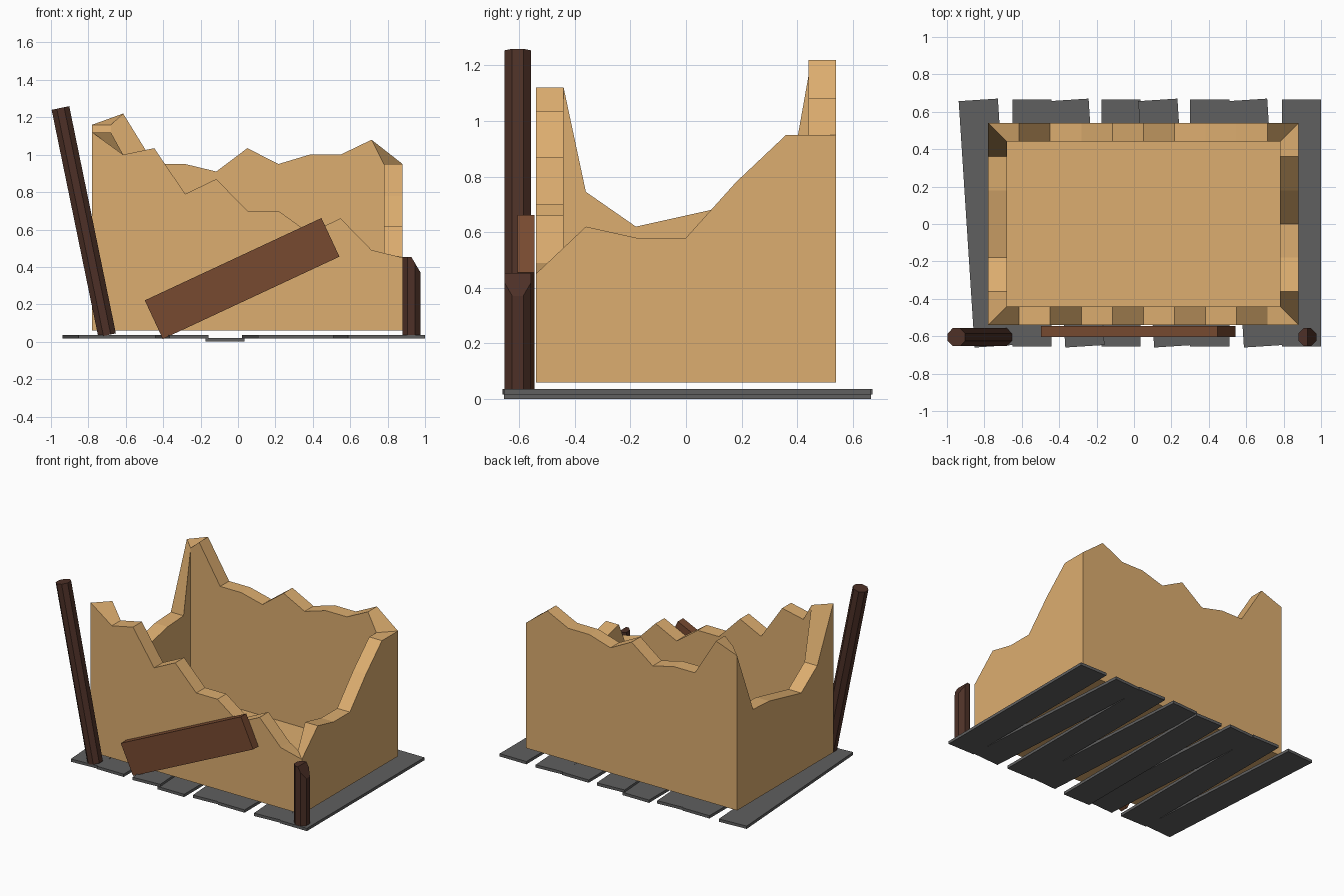
import bpy, bmesh, math
from mathutils import Matrix, Vector

old = bpy.data.objects.get("Cube")
if old:
    bpy.data.objects.remove(old, do_unlink=True)


def material(name, rgb):
    m = bpy.data.materials.new(name)
    m.use_nodes = True
    m.diffuse_color = (*rgb, 1)
    m.node_tree.nodes["Principled BSDF"].inputs["Base Color"].default_value = (*rgb, 1)
    return m


SAND = material("sandstone", (0.72, 0.42, 0.16))
SLATE = material("dark_grey_plank", (0.115, 0.115, 0.115))
BOARD = material("brown_wood", (0.185, 0.068, 0.03))
POST = material("dark_wood", (0.074, 0.03, 0.02))


def finish(name, bm, mat, matrix=Matrix()):
    bmesh.ops.recalc_face_normals(bm, faces=bm.faces)
    me = bpy.data.meshes.new(name)
    bm.to_mesh(me)
    bm.free()
    me.materials.append(mat)
    ob = bpy.data.objects.new(name, me)
    ob.matrix_world = matrix
    bpy.context.collection.objects.link(ob)
    return ob


def box(name, size, centre, axis, degrees, mat):
    bm = bmesh.new()
    bmesh.ops.create_cube(bm, size=1, matrix=Matrix.Diagonal((*size, 1)))
    turn = Matrix.Rotation(math.radians(degrees), 4, axis)
    return finish(name, bm, mat, Matrix.Translation(centre) @ turn)


# Ruined walls: broken top heights at even steps along each side
X0, X1, Y, T = -0.78, 0.88, 0.54, 0.1
BASE, FLOOR = 0.06, 0.12
front = [1.12, 1.0, 1.035, 0.79, 0.87, 0.7, 0.7, 0.58, 0.66, 0.49, 0.45]
back = [1.16, 1.22, 0.95, 0.95, 0.91, 1.035, 0.95, 1.0, 1.0, 1.08, 0.95]
right_side = [1.12, 0.745, 0.62, 0.66, 0.7, 0.71, 1.16]
left_side = [0.45, 0.62, 0.58, 0.58, 0.78, 0.95, 0.95]


def edge_points(start, end, heights):
    n = len(heights) - 1
    return [(*Vector(start).lerp(Vector(end), i / n), heights[i]) for i in range(n)]


ring = (edge_points((X0, -Y), (X1, -Y), front)
        + edge_points((X1, -Y), (X1, Y), left_side)
        + edge_points((X1, Y), (X0, Y), back[::-1])
        + edge_points((X0, Y), (X0, -Y), right_side[::-1]))


def inward(x, y):
    return min(max(x, X0 + T), X1 - T), min(max(y, T - Y), Y - T)


bm = bmesh.new()
loops = [
    [bm.verts.new((x, y, BASE)) for x, y, z in ring],
    [bm.verts.new((x, y, z)) for x, y, z in ring],
    [bm.verts.new((*inward(x, y), z)) for x, y, z in ring],
    [bm.verts.new((*inward(x, y), FLOOR)) for x, y, z in ring],
]
for lower, upper in zip(loops, loops[1:]):
    for i in range(len(ring)):
        j = (i + 1) % len(ring)
        bm.faces.new((lower[i], lower[j], upper[j], upper[i]))
bm.faces.new(loops[0])
bm.faces.new(loops[3])
finish("ruined_walls", bm, SAND)

# Floor planks: every other one is slightly skewed
for i, x in enumerate([-0.79, -0.545, -0.305, -0.07, 0.17, 0.405, 0.65, 0.895]):
    skew = 3.7 if i % 2 == 0 else 0
    z = 0.01 if i == 3 else 0.026
    box(f"floor_plank_{i + 1}", (0.21, 1.32, 0.02), (x, 0.005, z), 'Z', skew, SLATE)

# Fallen board leaning on the front wall
box("fallen_board", (1.042, 0.06, 0.228), (0.022, -0.575, 0.338), 'Y', -25, BOARD)


def post(name, length, base, lean, cut=False):
    bm = bmesh.new()
    bmesh.ops.create_cone(
        bm, cap_ends=True, segments=8, radius1=0.052, radius2=0.052, depth=length,
        matrix=Matrix.Translation((0, 0, length / 2)) @ Matrix.Rotation(math.pi / 8, 4, 'Z'))
    if cut:
        # Slanted break across half of the top
        bmesh.ops.bisect_plane(bm, geom=bm.verts[:] + bm.edges[:] + bm.faces[:],
                               plane_co=(0, 0, length), plane_no=(0.85, 0, 0.5),
                               clear_outer=True)
        bmesh.ops.holes_fill(bm, edges=[e for e in bm.edges if e.is_boundary])
    turn = Matrix.Rotation(math.radians(lean), 4, 'Y')
    finish(name, bm, POST, Matrix.Translation(base) @ turn)


post("tall_leaning_post", 1.24, (-0.7, -0.605, 0.035), -11.6)
post("short_broken_post", 0.42, (0.927, -0.605, 0.033), 0, cut=True)
